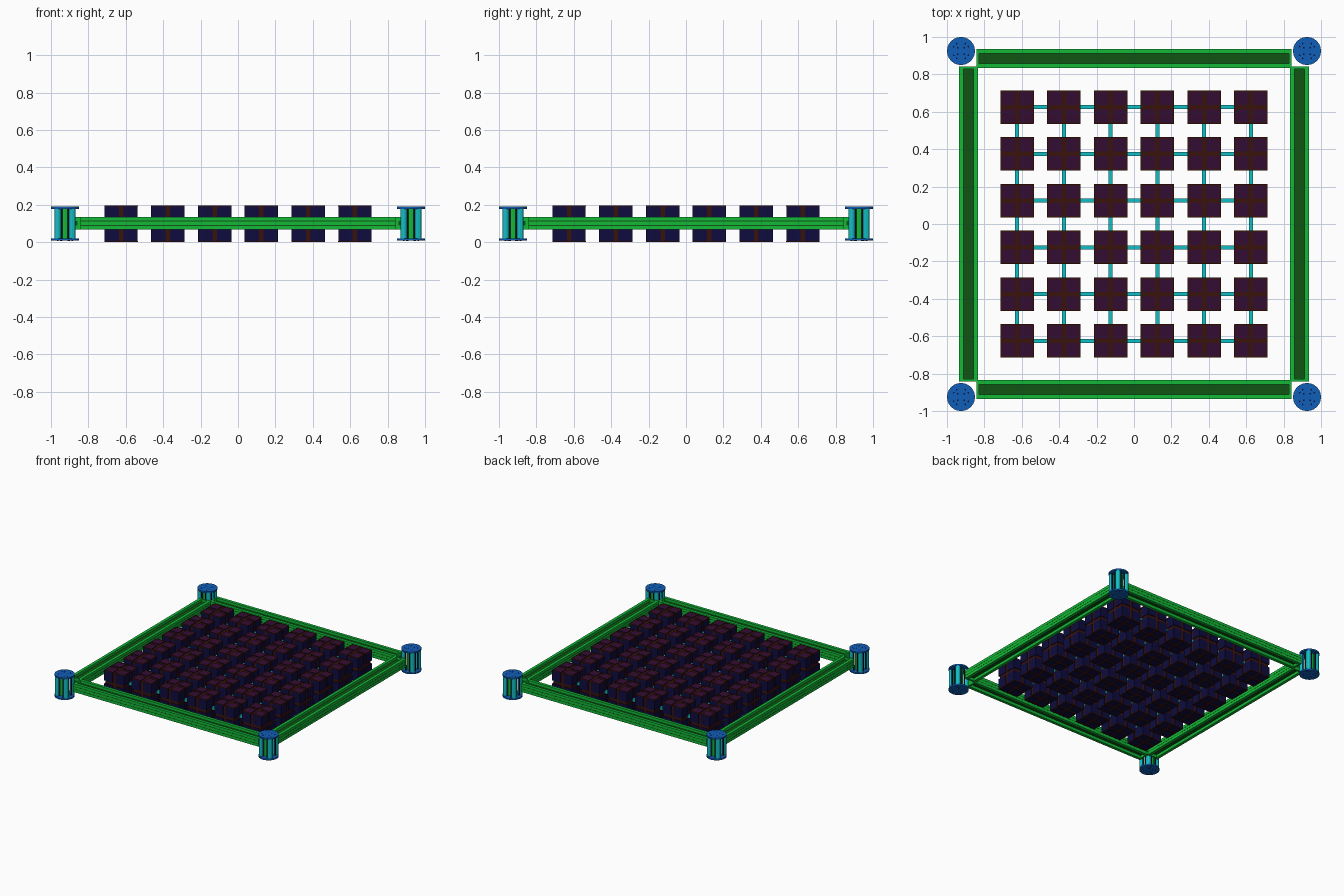
import bpy, bmesh, math
from mathutils import Matrix, Vector

cube = bpy.data.objects.get("Cube")
if cube:
    bpy.data.objects.remove(cube, do_unlink=True)


def material(name, rgb):
    lin = [(c / 255 / 12.92) if c < 11 else ((c / 255 + 0.055) / 1.055) ** 2.4 for c in rgb]
    m = bpy.data.materials.new(name)
    m.use_nodes = True
    m.diffuse_color = (*lin, 1)
    m.node_tree.nodes["Principled BSDF"].inputs["Base Color"].default_value = (*lin, 1)
    return m


GREEN = material("bright green", (18, 185, 55))
DARK_GREEN = material("dark green", (16, 84, 18))
BLUE = material("blue", (16, 95, 185))
CYAN = material("cyan", (18, 190, 195))
NAVY = material("navy", (14, 12, 62))
PURPLE = material("dark purple", (52, 12, 50))
BROWN = material("dark brown", (58, 18, 12))


def add_box(bm, lo, hi, mat=0):
    """Axis-aligned box between two corners; returns its faces."""
    lo, hi = Vector(lo), Vector(hi)
    m = Matrix.Translation((lo + hi) / 2) @ Matrix.Diagonal((*(hi - lo), 1))
    verts = bmesh.ops.create_cube(bm, size=1, matrix=m)["verts"]
    faces = {f for v in verts for f in v.link_faces}
    for f in faces:
        f.material_index = mat
    return faces


def add_cyl(bm, x, y, z0, z1, r, sides, mat=0):
    """Upright cylinder."""
    m = Matrix.Translation((x, y, (z0 + z1) / 2))
    verts = bmesh.ops.create_cone(bm, cap_ends=True, segments=sides, radius1=r,
                                  radius2=r, depth=z1 - z0, matrix=m)["verts"]
    for f in {f for v in verts for f in v.link_faces}:
        f.material_index = mat


def finish(bm, name, mats):
    bm.normal_update()
    me = bpy.data.meshes.new(name)
    bm.to_mesh(me)
    bm.free()
    for m in mats:
        me.materials.append(m)
    return me


def place(me, name, loc=(0, 0, 0), turn=0):
    ob = bpy.data.objects.new(name, me)
    ob.location = loc
    ob.rotation_euler.z = turn
    bpy.context.collection.objects.link(ob)
    return ob


# Block: brown core, eight navy corner cubes with purple tops, brown rims
H, W, GAP, EDGE = 0.197, 0.089, 0.012, 0.007
bm = bmesh.new()
c = W - 0.006
add_box(bm, (-c, -c, 0.006), (c, c, H - 0.006), 0)
xy = ((-W, -GAP), (GAP, W))
for x0, x1 in xy:
    for y0, y1 in xy:
        for z0, z1 in ((0.001, H / 2 - GAP), (H / 2 + GAP, H - 0.001)):
            faces = add_box(bm, (x0, y0, z0), (x1, y1, z1), 1)
            bm.normal_update()
            for f in faces:
                if f.normal.z > 0.5:
                    f.material_index = 2
for z0, z1 in ((0, 0.006), (H - 0.006, H)):
    for s in (-1, 1):
        a, b = sorted((s * (W - EDGE), s * (W + 0.0008)))
        add_box(bm, (a, -W, z0), (b, W, z1), 0)
        add_box(bm, (-W, a, z0), (W, b, z1), 0)
block = finish(bm, "block", (BROWN, NAVY, PURPLE))
grid = [-0.625 + 0.25 * i for i in range(6)]
for i, x in enumerate(grid):
    for j, y in enumerate(grid):
        place(block, f"block_{i + 1}_{j + 1}", (x, y, 0))

# Thin rods linking the blocks in both directions
bm = bmesh.new()
add_box(bm, (-0.625, -0.011, -0.011), (0.625, 0.011, 0.011))
rod = finish(bm, "link_rod", (CYAN,))
for i, p in enumerate(grid):
    place(rod, f"cross_rod_{i + 1}", (0, p, 0.0985))
    place(rod, f"long_rod_{i + 1}", (p, 0, 0.0985), math.pi / 2)

# Frame rail: two green flanges, recessed dark web, end caps, groove lines
Z0, Z1, L = 0.067, 0.135, 0.842
bm = bmesh.new()
for y0, y1 in ((-0.05, -0.026), (0.026, 0.05)):
    add_box(bm, (-L, y0, Z0), (L, y1, Z1), 0)
add_box(bm, (-L, -0.03, 0.09), (L, 0.03, 0.113), 1)
for s in (-1, 1):
    a, b = sorted((s * L, s * (L - 0.014)))
    add_box(bm, (a, -0.03, Z0 + 0.001), (b, 0.03, Z1 - 0.001), 0)
    for z in (0.09, 0.113):
        a, b = sorted((s * 0.049, s * 0.0506))
        add_box(bm, (-L, a, z - 0.002), (L, b, z + 0.002), 1)
rail = finish(bm, "rail", (GREEN, DARK_GREEN))
for k, side in enumerate(("front", "left", "back", "right")):
    t = k * math.pi / 2
    place(rail, side + "_rail", (0.885 * math.sin(t), -0.885 * math.cos(t), 0), t)

# Corner spool: green core, four cyan pillars, navy pins, two blue discs
bm = bmesh.new()
add_cyl(bm, 0, 0, 0.015, 0.18, 0.034, 16, 2)
for k in range(4):
    t = math.radians(45 + 90 * k)
    add_cyl(bm, 0.054 * math.cos(t), 0.054 * math.sin(t), 0.015, 0.18, 0.019, 12, 1)
    for d in (-0.42, 0.42):
        add_cyl(bm, 0.05 * math.cos(t + d), 0.05 * math.sin(t + d), 0.015, 0.18, 0.005, 6, 3)
    # dark sockets on the outer disc faces
    for r, d in ((0.024, 0), (0.046, -0.25), (0.046, 0.25)):
        x, y = r * math.cos(t + d), r * math.sin(t + d)
        add_cyl(bm, x, y, 0.186, 0.1905, 0.005, 6, 3)
        add_cyl(bm, x, y, 0.0075, 0.012, 0.005, 6, 3)
for z0, z1 in ((0.008, 0.02), (0.178, 0.19)):
    add_cyl(bm, 0, 0, z0, z1, 0.075, 24, 0)
spool = finish(bm, "spool", (BLUE, CYAN, GREEN, NAVY))
for sx, nx in ((-1, "right"), (1, "left")):
    for sy, ny in ((-1, "front"), (1, "back")):
        place(spool, f"{ny}_{nx}_spool", (0.925 * sx, 0.925 * sy, 0))
